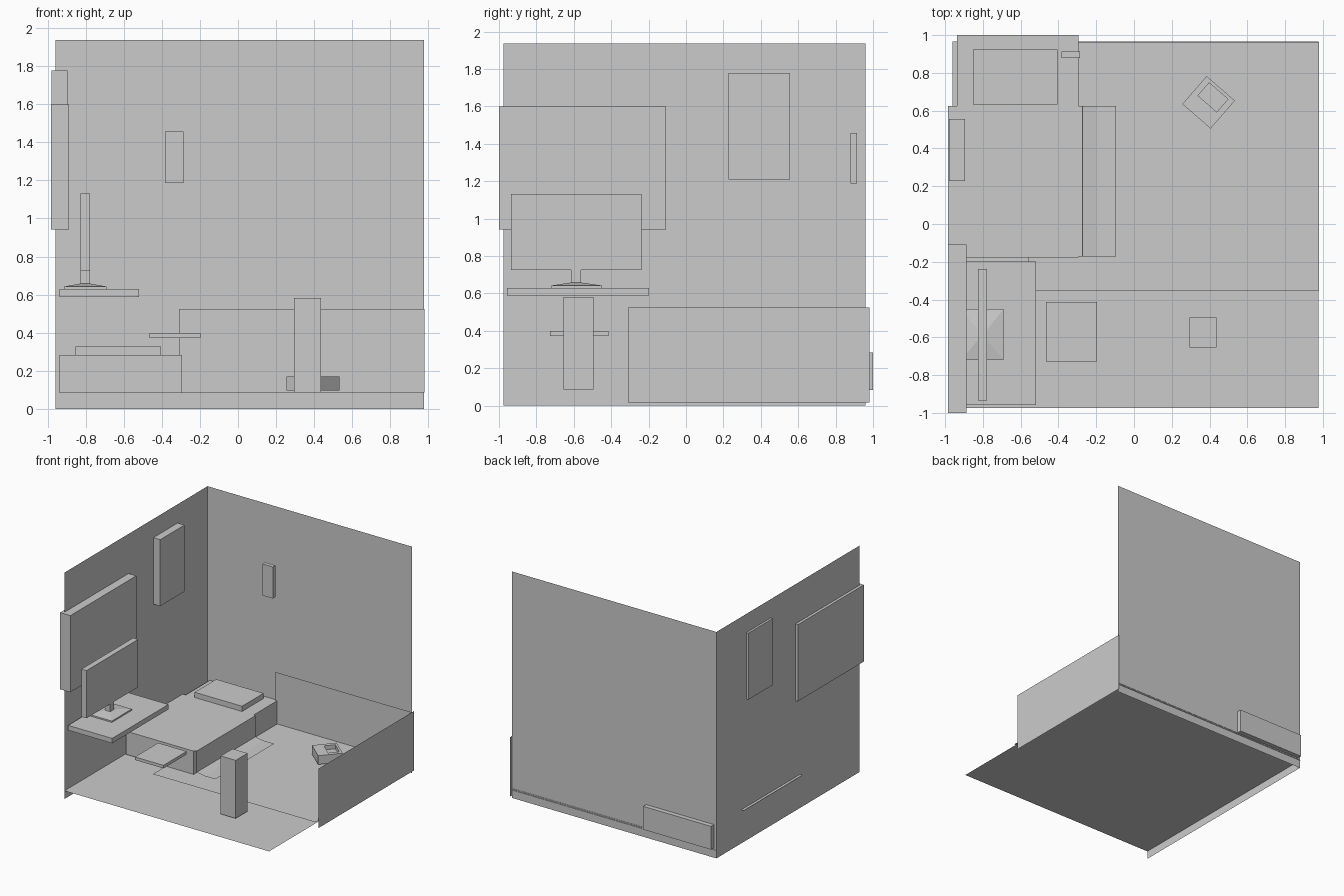
import bpy, bmesh
from math import radians
from mathutils import Matrix, Vector

if "Cube" in bpy.data.objects:
    bpy.data.objects.remove(bpy.data.objects["Cube"])


def finish(name, bm):
    me = bpy.data.meshes.new(name)
    bm.to_mesh(me)
    bm.free()
    ob = bpy.data.objects.new(name, me)
    bpy.context.collection.objects.link(ob)
    return ob


def box(name, x, y, z):
    """Axis-aligned block from (min, max) pairs."""
    bm = bmesh.new()
    bmesh.ops.create_cube(bm, size=1)
    for v in bm.verts:
        v.co = [r[0] if c < 0 else r[1] for c, r in zip(v.co, (x, y, z))]
    return finish(name, bm)


def sheet(name, profile, along):
    """Open strip: sweep a profile of points along a vector."""
    bm = bmesh.new()
    d = Vector(along)
    rows = [(bm.verts.new(p), bm.verts.new(Vector(p) + d)) for p in profile]
    for (a, b), (c, e) in zip(rows, rows[1:]):
        bm.faces.new((a, c, e, b))
    return finish(name, bm)


# Room shell: thin walls, floor, carpet and low panels
sheet("back_wall", [(-.96, .96, 0), (.977, .96, 0)], (0, 0, 1.937))
sheet("left_wall", [(-.96, -.975, 0), (-.96, .96, 0)], (0, 0, 1.937))
sheet("floor", [(-.96, -.975, .07), (.977, -.975, .07)], (0, 1.94, 0))
sheet("carpet", [(-.56, -.352, .082), (.98, -.352, .082)], (0, 1.315, 0))
sheet("back_panel", [(-.31, .95, .085), (.98, .95, .085)], (0, 0, .44))
sheet("right_panel", [(.98, -.31, .017), (.98, .98, .017)], (0, 0, .508))

# Bed with pillow and a draped blanket
box("bed", (-.937, -.295), (-.178, 1.0), (.084, .283))
box("pillow", (-.853, -.405), (.633, .924), (.283, .328))
sheet("blanket", [(-.984, -.172, .287), (-.272, -.172, .287), (-.27, -.172, .107),
                  (-.2, -.172, .094), (-.094, -.172, .094)], (0, .796, 0))

# Desk and stool seat
box("desk_top", (-.937, -.52), (-.958, -.198), (.588, .63))
box("stool_seat", (-.466, -.196), (-.728, -.414), (.372, .398))

# Computer tower on the floor
box("computer_tower", (.295, .437), (-.655, -.495), (.085, .582))

# Monitor: screen, neck and sloped foot
box("monitor_screen", (-.827, -.779), (-.935, -.237), (.724, 1.132))
box("monitor_neck", (-.827, -.779), (-.615, -.561), (.655, .724))
foot = box("monitor_foot", (-.915, -.69), (-.72, -.45), (.63, .642))
bm = bmesh.new()
bm.from_mesh(foot.data)
top = max(bm.faces, key=lambda f: f.calc_center_median().z)
top = bmesh.ops.extrude_discrete_faces(bm, faces=[top])["faces"][0]
for v in top.verts:
    v.co = (-.827 if v.co.x < -.803 else -.779, -.615 if v.co.y < -.585 else -.561, .658)
bm.to_mesh(foot.data)
bm.free()

# Wall hangings
box("large_wall_board", (-.984, -.887), (-1.0, -.108), (.942, 1.598))
box("small_wall_board", (-.979, -.895), (.227, .555), (1.208, 1.777))
box("wall_switch", (-.384, -.287), (.88, .914), (1.187, 1.457))

# Tissue box: turned block with a recessed opening
tissue = box("tissue_box", (-.099, .099), (-.098, .098), (.095, .17))
bm = bmesh.new()
bm.from_mesh(tissue.data)
top = max(bm.faces, key=lambda f: f.calc_center_median().z)
bmesh.ops.inset_region(bm, faces=[top], thickness=.03)
for v in top.verts:
    v.co.x = .066 if v.co.x > 0 else -.066
    v.co.y = .08 if v.co.y > 0 else -.01
hole = bmesh.ops.extrude_discrete_faces(bm, faces=[top])["faces"][0]
bmesh.ops.translate(bm, verts=hole.verts, vec=(0, 0, -.035))
bmesh.ops.transform(bm, verts=bm.verts, matrix=Matrix.Translation((.395, .644, 0))
                    @ Matrix.Rotation(radians(-41), 4, 'Z'))
bm.to_mesh(tissue.data)
bm.free()
